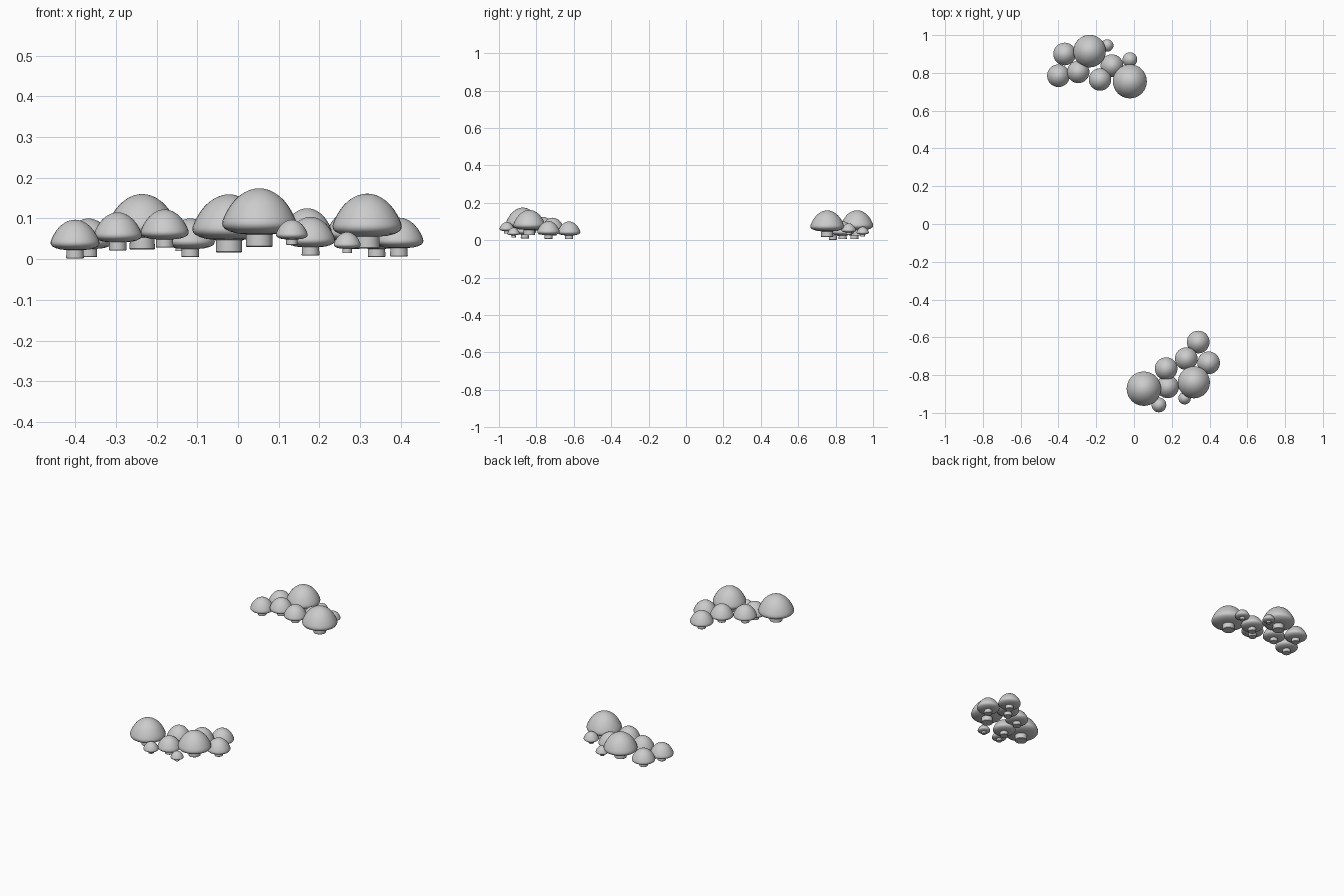
import bpy, math
from mathutils import Vector

if "Cube" in bpy.data.objects:
    bpy.data.objects.remove(bpy.data.objects["Cube"])

# cap and stem outlines (radius, height) for a mushroom of cap radius 1, top at z = 0
CAP = [(0, 0), (.12, -.008), (.26, -.045), (.4, -.11), (.54, -.205), (.66, -.315), (.77, -.45),
       (.87, -.61), (.95, -.77), (.99, -.88), (1, -.95), (.985, -1.02), (.93, -1.09),
       (.8, -1.16), (.6, -1.215), (.35, -1.24), (0, -1.24)]
STEM = [(0, -1.1), (.35, -1.1), (.36, -1.56), (.34, -1.58), (0, -1.58)]


def lathe(name, profile, scale, loc, sides=32):
    """Spin an outline around z; points on the axis become single poles."""
    verts, rings, faces = [], [], []
    for r, z in profile:
        n = sides if r else 1
        rings.append(range(len(verts), len(verts) + n))
        for i in range(n):
            a = 2 * math.pi * i / sides
            verts.append((r * scale * math.cos(a), r * scale * math.sin(a), z * scale))
    for up, low in zip(rings, rings[1:]):
        for i in range(sides):
            j = (i + 1) % sides
            if len(up) == 1:
                faces.append((up[0], low[i], low[j]))
            elif len(low) == 1:
                faces.append((up[i], low[0], up[j]))
            else:
                faces.append((up[i], low[i], low[j], up[j]))
    mesh = bpy.data.meshes.new(name)
    mesh.from_pydata(verts, [], faces)
    obj = bpy.data.objects.new(name, mesh)
    obj.location = Vector(loc)
    bpy.context.collection.objects.link(obj)
    bpy.ops.object.select_all(action='DESELECT')
    obj.select_set(True)
    bpy.context.view_layer.objects.active = obj
    bpy.ops.object.shade_smooth_by_angle(angle=math.radians(40))


# clusters: x, y, cap radius, top height
CLUSTERS = {
    "back": [(-.367, .90, .06, .10), (-.235, .915, .086, .16), (-.142, .945, .033, .072),
             (-.022, .87, .039, .09), (-.117, .838, .06, .10), (-.022, .755, .09, .159),
             (-.18, .765, .059, .122), (-.295, .805, .059, .115), (-.40, .785, .06, .097)],
    "front": [(.34, -.625, .06, .10), (.395, -.735, .06, .102), (.277, -.713, .06, .12),
              (.17, -.766, .06, .125), (.317, -.838, .085, .161), (.178, -.862, .06, .104),
              (.052, -.872, .091, .174), (.132, -.958, .039, .097), (.268, -.922, .033, .067)],
}
for side, spots in CLUSTERS.items():
    for i, (x, y, r, top) in enumerate(spots, 1):
        lathe(f"{side}_mushroom_cap_{i}", CAP, r, (x, y, top))
        lathe(f"{side}_mushroom_stem_{i}", STEM, r, (x, y, top))
